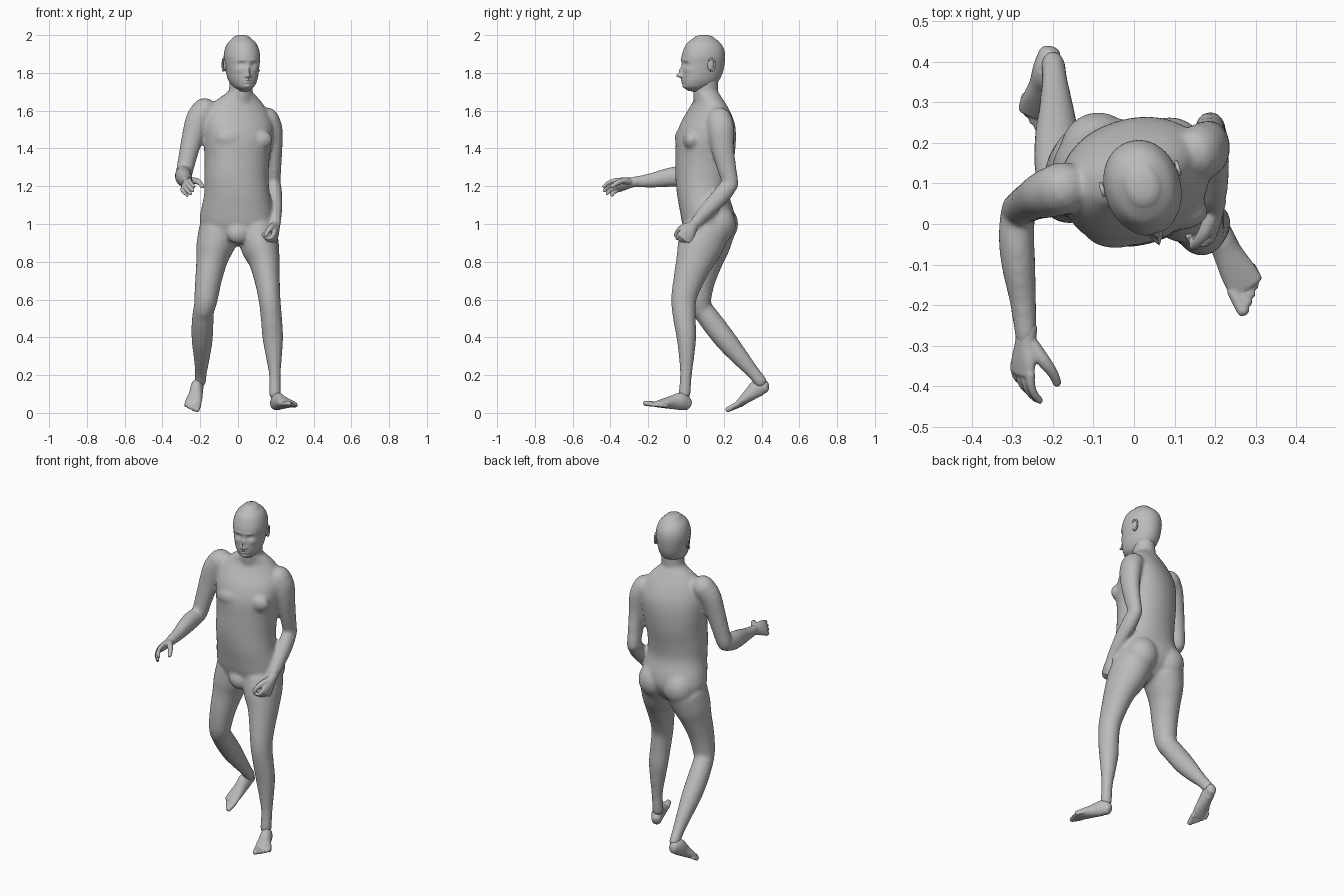
import bpy, bmesh, math
from mathutils import Vector, Matrix

cube = bpy.data.objects.get("Cube")
if cube:
    bpy.data.objects.remove(cube)

skin = bpy.data.materials.new("plain grey")
skin.use_nodes = True
grey = (0.5, 0.5, 0.5, 1)
skin.diffuse_color = grey
skin.node_tree.nodes["Principled BSDF"].inputs["Base Color"].default_value = grey

X, Y, Z = Vector((1, 0, 0)), Vector((0, 1, 0)), Vector((0, 0, 1))


def smooth_rows(rows, sub):
    """Catmull-Rom interpolation through the cross-section rows."""
    rows = [Vector(tuple(r) + (0,) * (6 - len(r))) for r in rows]
    out = []
    for i in range(len(rows) - 1):
        p0, p1, p2 = rows[max(i - 1, 0)], rows[i], rows[i + 1]
        p3 = rows[min(i + 2, len(rows) - 1)]
        for k in range(sub):
            t = k / sub
            out.append(p1 + (p2 - p0) * (t / 2)
                       + (p0 * 2 - p1 * 5 + p2 * 4 - p3) * (t * t / 2)
                       + (p1 * 3 - p0 - p2 * 3 + p3) * (t ** 3 / 2))
    return out + [rows[-1]]


def loft(bm, rows, ref=X, axis=None, n=24, sub=4, dome=1.0, power=1.0):
    """Skin elliptic rows (x, y, z, half_width, half_depth, yaw) with domed ends."""
    rows = smooth_rows(rows, sub)
    rings = []
    last = len(rows) - 1
    for i, r in enumerate(rows):
        t = axis or (rows[min(i + 1, last)].xyz - rows[max(i - 1, 0)].xyz).normalized()
        side = Matrix.Rotation(math.radians(r[5]), 3, 'Z') @ ref
        side = (side - t * side.dot(t)).normalized()
        up = t.cross(side)
        steps = [(0, 1)]
        if i in (0, last):
            sign = -1 if i == 0 else 1
            caps = [(sign * k * dome * min(r[3], r[4]), math.sqrt(1 - k * k))
                    for k in (0.5, 0.85, 0.98)]
            steps = caps[::-1] + steps if i == 0 else steps + caps
        for shift, size in steps:
            ring = []
            for j in range(n):
                a = math.tau * j / n
                c, s = (math.copysign(abs(f) ** power, f) for f in (math.cos(a), math.sin(a)))
                ring.append(bm.verts.new(r.xyz + t * shift
                                         + side * (c * r[3] * size) + up * (s * r[4] * size)))
            rings.append(ring)
    for a, b in zip(rings, rings[1:]):
        for j in range(n):
            bm.faces.new((a[j], a[(j + 1) % n], b[(j + 1) % n], b[j]))
    bm.faces.new(rings[0][::-1])
    bm.faces.new(rings[-1])


def ellipsoid(bm, loc, size):
    m = Matrix.Translation(loc) @ Matrix.Diagonal((*size, 1))
    bmesh.ops.create_uvsphere(bm, u_segments=24, v_segments=16, radius=1, matrix=m)


def finish(name, bm, voxel=0, rounds=0):
    """Make the object; voxel fuses the overlapping forms into one skin."""
    bmesh.ops.recalc_face_normals(bm, faces=bm.faces)
    me = bpy.data.meshes.new(name)
    bm.to_mesh(me)
    bm.free()
    me.materials.append(skin)
    ob = bpy.data.objects.new(name, me)
    bpy.context.collection.objects.link(ob)
    if voxel:
        fuse = ob.modifiers.new("fuse", 'REMESH')
        fuse.mode = 'VOXEL'
        fuse.voxel_size = voxel
        fuse.use_smooth_shade = True
        relax = ob.modifiers.new("relax", 'SMOOTH')
        relax.factor = 0.5
        relax.iterations = rounds
    else:
        bpy.ops.object.select_all(action='DESELECT')
        ob.select_set(True)
        bpy.context.view_layer.objects.active = ob
        bpy.ops.object.shade_smooth_by_angle(angle=math.radians(60))
    return ob


# Torso: twisted so the right shoulder leads
body = bmesh.new()
loft(body, [(0, .11, .91, .12, .08, -6), (0, .115, .95, .18, .115, -6), (-.005, .118, 1.01, .198, .138, -6),
            (-.005, .11, 1.07, .192, .142, -4), (-.005, .09, 1.16, .174, .138, 0),
            (-.008, .09, 1.25, .17, .145, 8), (-.005, .1, 1.35, .172, .153, 14),
            (0, .106, 1.45, .185, .153, 18), (0, .114, 1.53, .188, .135, 20),
            (-.005, .12, 1.6, .165, .1, 20), (0, .12, 1.65, .125, .075, 18), (.01, .11, 1.69, .075, .065, 16)],
     axis=Z, n=40, dome=.3, power=.93)
loft(body, [(.005, .125, 1.6, .08, .075), (.012, .105, 1.68, .064, .067), (.02, .105, 1.78, .062, .068)])
for pec in ((-.045, -.014, 1.455), (.105, .03, 1.445)):
    ellipsoid(body, pec, (.078, .046, .055))
for s in (-1, 1):
    ellipsoid(body, (s * .088, .172 - s * .006, 1.0), (.095, .098, .105))
ellipsoid(body, (0, .01, .95), (.06, .042, .055))

# Right arm reaching forward
loft(body, [(-.175, .088, 1.6, .066, .07), (-.212, .075, 1.55, .06, .066), (-.24, .062, 1.46, .051, .058),
            (-.263, .05, 1.37, .046, .05), (-.284, .035, 1.275, .043, .045)], ref=Y)
loft(body, [(-.286, .03, 1.265, .043, .045), (-.29, -.03, 1.255, .044, .053), (-.285, -.1, 1.245, .042, .05),
            (-.274, -.19, 1.23, .033, .038), (-.266, -.28, 1.222, .027, .028)])
# Left arm hanging, bent back at the elbow
loft(body, [(.155, .175, 1.555, .062, .068), (.18, .185, 1.5, .056, .07), (.189, .195, 1.4, .046, .06),
            (.19, .215, 1.3, .039, .051), (.188, .235, 1.22, .037, .043)])
loft(body, [(.188, .237, 1.215, .038, .043), (.193, .19, 1.155, .041, .048), (.199, .115, 1.075, .035, .04),
            (.2, .045, 1.0, .025, .029)])
# Left leg planted in front
loft(body, [(.1, .1, .95, .108, .125), (.12, .07, .87, .1, .118), (.14, .045, .8, .082, .1),
            (.155, .012, .7, .067, .08), (.167, -.012, .6, .058, .067), (.177, -.008, .5, .056, .06),
            (.184, .002, .4, .055, .052), (.19, .003, .3, .043, .041), (.195, 0, .2, .031, .031),
            (.195, -.008, .1, .031, .032)])
# Right leg trailing, heel lifted
loft(body, [(-.1, .13, .95, .112, .125), (-.125, .115, .87, .098, .112), (-.14, .1, .8, .082, .094),
            (-.157, .078, .7, .07, .077), (-.17, .07, .6, .062, .064), (-.18, .082, .545, .054, .056)])
loft(body, [(-.182, .085, .55, .055, .056), (-.188, .145, .47, .058, .059), (-.19, .215, .38, .055, .057),
            (-.192, .29, .29, .042, .046), (-.196, .355, .215, .032, .035), (-.2, .395, .165, .03, .034)])
finish("body", body, voxel=.01, rounds=5)


def frame(origin, forward, side):
    """Point maker in a local frame, with its three axes."""
    f = Vector(forward).normalized()
    s = Vector(side)
    s = (s - f * s.dot(f)).normalized()
    u = s.cross(f)
    o = Vector(origin)
    return (lambda d, a, h: o + f * d + s * a + u * h), f, s, u


def hand(name, wrist, forward, thumb_side, flip, curl, spread):
    at, f, s, palm = frame(wrist, forward, thumb_side)
    palm = palm * flip
    bm = bmesh.new()
    loft(bm, [(*at(d, 0, 0), w, h) for d, w, h in
              ((-.02, .026, .026), (.02, .03, .023), (.06, .041, .021), (.095, .043, .016))],
         ref=s, dome=.6)
    for i, length in enumerate((.08, .09, .085, .066)):
        p = at(.09 - .004 * i, .033 - .022 * i, 0)
        angle, rows = curl * .5, []
        for k in range(4):
            rows.append((*p, .012 - .001 * k, .012 - .001 * k))
            p = p + (f * math.cos(angle) + palm * math.sin(angle)) * (length / 3)
            angle += curl * (1 + .15 * i)
        loft(bm, rows, ref=s, n=12, sub=3)
    loft(bm, [(*(at(d, a, 0) + palm * (h * spread)), r, r) for d, a, h, r in
              ((.02, .015, .1, .019), (.055, .042, .4, .017), (.085, .052, .75, .013), (.11, .05, 1, .011))],
         ref=f + s, n=12)
    finish(name, bm, voxel=.004, rounds=2)


hand("right_hand", (-.266, -.275, 1.222), (-.1, -.97, -.17), (.6, 0, .8), 1, .33, .072)
hand("left_hand", (.2, .045, 1.0), (-.08, -.58, -.8), (-.1, -.8, .55), -1, 1.0, .04)


def foot(name, heel, forward, inner):
    at, f, s, up = frame(heel, forward, inner)
    up = up if up.z > 0 else -up
    pos = lambda d, a, h: Vector(heel) + f * d + s * a + up * h
    bm = bmesh.new()
    loft(bm, [(*pos(d, a, h), w, t) for d, a, h, w, t in
              ((.022, 0, .036, .027, .033), (.06, 0, .048, .033, .047), (.11, .003, .038, .036, .037),
               (.165, .002, .026, .044, .025), (.205, 0, .017, .045, .016))], ref=s, dome=.6)
    for i in range(5):
        r = .016 - .0017 * i
        d, a = .2 - .009 * i, .034 - .0175 * i
        loft(bm, [(*pos(d + k * (.056 - .005 * i), a, r + .003 * (1 - k)), r, r * .9)
                  for k in (0, .5, 1)], ref=s, n=12, sub=3, dome=.8)
    finish(name, bm, voxel=.0045, rounds=2)


foot("left_foot", (.185, .025, .006), (.45, -.88, .11), (-1, -.45, 0))
foot("right_foot", (-.2, .458, .118), (-.2, -.87, -.45), (1, -.2, 0))

# Head: smooth loft with facial forms pushed out of, or into, the front
head = bmesh.new()
profile = ((1.712, -.095, .02, .034), (1.728, -.112, .045, .054), (1.76, -.12, .08, .073),
           (1.8, -.122, .1, .083), (1.84, -.121, .109, .089), (1.885, -.12, .113, .094),
           (1.925, -.108, .107, .088), (1.958, -.09, .088, .073), (1.985, -.055, .055, .045))
loft(head, [(0, (f + b) / 2, z, w, (b - f) / 2) for z, f, b, w in profile],
     axis=Z, n=96, sub=9, dome=.35, power=.96)
face = [(0, 1.785, .011, .011, .028), (0, 1.81, .008, .02, .016),
        (0, 1.763, .02, .004, .006), (0, 1.75, .017, .004, .007), (0, 1.727, .018, .01, .006)]
for s in (-1, 1):
    face += [(s * .034, 1.845, .016, .011, -.013), (s * .035, 1.844, .009, .005, .006),
             (s * .03, 1.868, .022, .007, .004), (s * .013, 1.782, .006, .006, .009),
             (s * .05, 1.815, .02, .014, .004)]
for v in head.verts:
    if v.co.y < -.03:
        v.co.y -= sum(h * math.exp(-((v.co.x - x) / w) ** 2 - ((v.co.z - z) / t) ** 2)
                      for x, z, w, t, h in face)
parts = [finish("head", head)]

# Ears: a flat shell with a rolled rim
for s, name in ((-1, "right_ear"), (1, "left_ear")):
    ear = bmesh.new()
    ellipsoid(ear, (s * .089, .012, 1.842), (.008, .018, .033))
    rim = []
    for k in range(9):
        a = math.radians(-110 + 30 * k)
        rim.append((s * .097, .014 + .018 * math.cos(a), 1.843 + .032 * math.sin(a), .005, .005))
    loft(ear, rim, n=10)
    parts.append(finish(name, ear))

for ob in parts:
    ob.location = (.02, .095, 0)
    ob.rotation_euler.z = math.radians(16)
